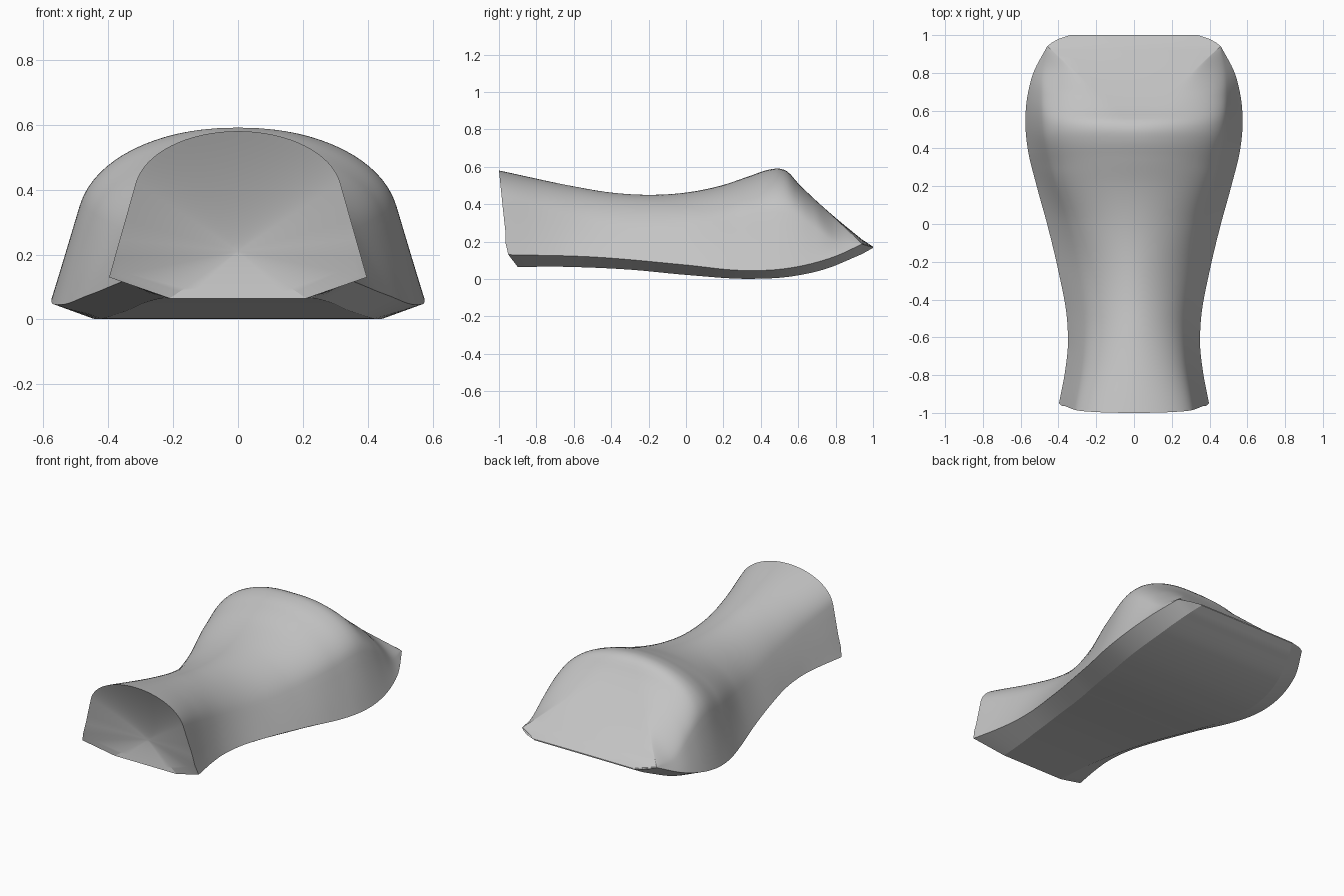
import bpy
import bmesh
from mathutils import Vector

cube = bpy.data.objects.get("Cube")
if cube:
    bpy.data.objects.remove(cube, do_unlink=True)

TIP = .94  # outline corner near the rear end


def curve(points, t):
    """Smooth interpolation through (position, value) points, with a corner at TIP."""
    if t > TIP + 1e-5:
        points = [p for p in points if p[0] >= TIP]
    else:
        points = [p for p in points if p[0] <= TIP]
    xs = [p[0] for p in points]
    vs = [p[1] for p in points]
    t = min(max(t, xs[0]), xs[-1])
    last = len(xs) - 1
    steps = [xs[i + 1] - xs[i] for i in range(last)]
    slopes = [(vs[i + 1] - vs[i]) / steps[i] for i in range(last)]

    def tangent(i):
        if i == 0:
            return slopes[0]
        if i == last:
            return slopes[-1]
        return ((steps[i] * slopes[i - 1] + steps[i - 1] * slopes[i])
                / (steps[i] + steps[i - 1]))

    i = 0
    while i < last - 1 and t > xs[i + 1]:
        i += 1
    u = (t - xs[i]) / steps[i]
    rise = vs[i + 1] - vs[i]
    start, end = tangent(i) * steps[i], tangent(i + 1) * steps[i]
    return (vs[i] + u * start + u * u * (3 * rise - 2 * start - end)
            + u ** 3 * (start + end - 2 * rise))


# Outline curves along the length of the body
edge_width = [(-1, .397), (-.8, .364), (-.65, .35), (-.5, .355), (-.25, .4),
              (0, .46), (.2, .515), (.4, .563), (.53, .575), (.7, .56),
              (.8, .533), (TIP, .46), (.98, .4), (1, .34)]
edge_height = [(-1, .13), (-.5, .118), (0, .075), (.3, .046), (.5, .052),
               (.7, .09), (.8, .122), (TIP, .186), (1, .17)]
base_width = [(-1, .21), (-.7, .23), (-.2, .31), (.3, .425), (.55, .455),
              (.8, .42), (TIP, .37), (1, .335)]
base_height = [(-1, .065), (-.6, .064), (-.3, .05), (0, .022), (.35, .001),
               (.55, .012), (.75, .055), (TIP, .133), (1, .166)]
shoulder_width = [(-1, .315), (-.75, .275), (-.5, .264), (-.2, .305), (0, .352),
                  (.3, .445), (.5, .485), (.65, .492), (.8, .487),
                  (TIP, .4585), (1, .338)]
shoulder_height = [(-1, .42), (-.5, .3), (-.2, .265), (0, .275), (.3, .325),
                   (.5, .355), (.6, .325), (.7, .26), (.8, .195),
                   (TIP, .188), (1, .171)]
flat_width = [(-1, 0), (0, 0), (.44, 0), (.5, .02), (.6, .1), (.78, .28),
              (TIP, .457), (1, .336)]
crown_height = [(-1, .58), (-.6, .495), (-.4, .462), (-.2, .45), (0, .462),
                (.2, .503), (.35, .554), (.45, .586), (.5, .59), (.54, .576),
                (.6, .511), (.7, .415), (.8, .327), (TIP, .212), (1, .173)]
crease_drop = [(-1, 0), (.6, 0), (.7, 0), (.8, .004), (TIP, .022), (1, .001)]
front_lean = [(.065, -.9), (.13, -.95), (.25, -.965), (.58, -1)]


def section(y):
    """Closed cross-section: flat base, chine, sloped side, rounded crown."""
    base = Vector((curve(base_width, y), curve(base_height, y)))
    edge = Vector((curve(edge_width, y), curve(edge_height, y)))
    shoulder = Vector((curve(shoulder_width, y), curve(shoulder_height, y)))
    crown, drop = curve(crown_height, y), curve(crease_drop, y)
    top = Vector((max(curve(flat_width, y), 0), crown - drop))
    lean = (edge.x - shoulder.x) / max(shoulder.y - edge.y, .02)
    corner = Vector((max(shoulder.x - lean * (top.y - shoulder.y), top.x), top.y))
    # The crown rounding sharpens into a crease towards the rear corners
    soft = min(max((.92 - y) / .22, 0), 1)
    h1 = shoulder.lerp(corner, .3 + .28 * soft)
    h2 = top.lerp(corner, .58 * soft)

    half = [Vector((base.x * k / 4, base.y)) for k in range(5)]
    half += [edge.lerp(shoulder, k / 5) for k in range(5)]
    for k in range(17):
        u = k / 16
        v = 1 - u
        half.append(shoulder * v ** 3 + h1 * 3 * v * v * u
                    + h2 * 3 * v * u * u + top * u ** 3)
    for k in range(1, 7):
        r = 1 - k / 6
        half.append(Vector((top.x * r, crown - drop * r * r)))
    mirrored = [Vector((-p.x, p.y)) for p in reversed(half[1:-1])]

    ring = []
    for p in half + mirrored:
        shift = (curve(front_lean, p.y) + 1) * max(0, 1 - (y + 1) / .4)
        ring.append(Vector((p.x, y + shift, p.y)))
    return ring


def bridge(bm, a, b):
    for i in range(len(a)):
        j = (i + 1) % len(a)
        bm.faces.new((a[i], a[j], b[j], b[i]))


# Loft the body
bm = bmesh.new()
STEPS = 100
rings = [[bm.verts.new(p) for p in section(-1 + 2 * i / STEPS)]
         for i in range(STEPS + 1)]
for a, b in zip(rings, rings[1:]):
    bridge(bm, a, b)
bm.faces.new(rings[-1])

# Shallow dished front end, deepest low down
centre = Vector((0, -.878, .21))
rim = rings[0]
previous = rim
DISH = 14
for k in range(1, DISH + 1):
    t = k / DISH
    inward = 1 - (1 - t) ** 1.4
    loop = []
    for v in rim:
        p = v.co.lerp(centre, t)
        p.y = v.co.y + (centre.y - v.co.y) * inward
        loop.append(bm.verts.new(p))
    bridge(bm, previous, loop)
    previous = loop

bmesh.ops.remove_doubles(bm, verts=bm.verts[:], dist=.0002)
bmesh.ops.recalc_face_normals(bm, faces=bm.faces[:])
mesh = bpy.data.meshes.new("contoured_body")
bm.to_mesh(mesh)
bm.free()

body = bpy.data.objects.new("contoured_body", mesh)
bpy.context.collection.objects.link(body)

# Plain grey finish
grey = bpy.data.materials.new("plain_grey")
grey.use_nodes = True
colour = (.55, .55, .55, 1)
grey.diffuse_color = colour
grey.node_tree.nodes["Principled BSDF"].inputs["Base Color"].default_value = colour
mesh.materials.append(grey)

for other in bpy.context.selected_objects:
    other.select_set(False)
body.select_set(True)
bpy.context.view_layer.objects.active = body
bpy.ops.object.shade_smooth_by_angle(angle=.33)
